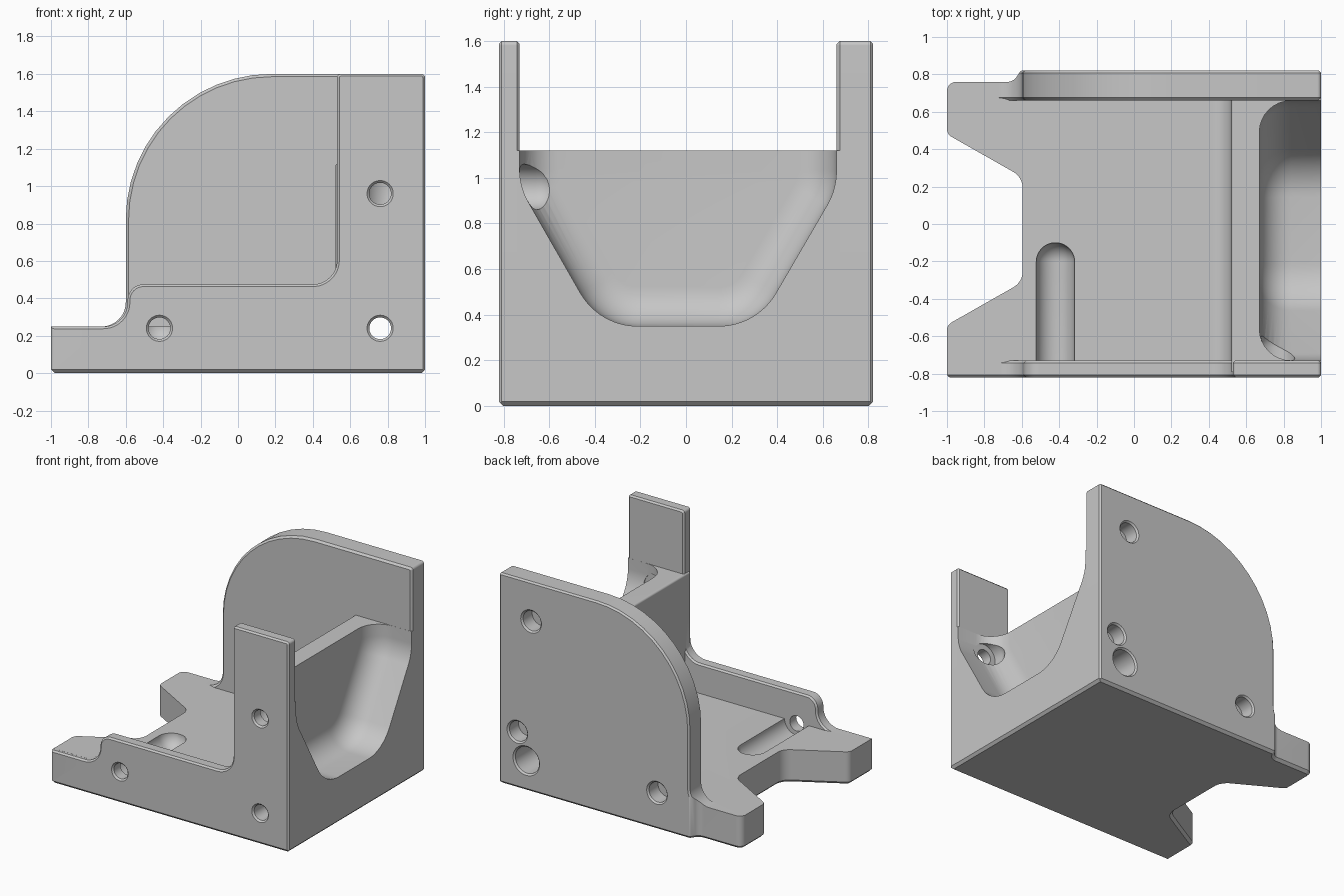
import bpy, bmesh, math
from mathutils import Vector

if "Cube" in bpy.data.objects:
    bpy.data.objects.remove(bpy.data.objects["Cube"])

metal = bpy.data.materials.new("plain grey metal")
metal.use_nodes = True
grey = (0.57, 0.57, 0.57, 1)
metal.diffuse_color = grey
metal.node_tree.nodes["Principled BSDF"].inputs["Base Color"].default_value = grey

GAP = 0.0006  # keeps faces of joined parts from being exactly coplanar


def rounded(corners, steps=12):
    """Outline from corners given as (u, v) or (u, v, fillet radius)."""
    out = []
    for i, corner in enumerate(corners):
        p = Vector(corner[:2])
        r = corner[2] if len(corner) > 2 else 0
        if r == 0:
            out.append(p)
            continue
        a = (Vector(corners[i - 1][:2]) - p).normalized()
        b = (Vector(corners[(i + 1) % len(corners)][:2]) - p).normalized()
        half = a.angle(b) / 2
        centre = p + (a + b).normalized() * (r / math.sin(half))
        start = p + a * (r / math.tan(half)) - centre
        turn = math.pi - 2 * half
        if start.x * (p - centre).y - start.y * (p - centre).x < 0:
            turn = -turn
        for k in range(steps + 1):
            t = turn * k / steps
            c, s = math.cos(t), math.sin(t)
            out.append(centre + Vector((start.x * c - start.y * s,
                                        start.x * s + start.y * c)))
    return out


def finish(name, bm):
    bmesh.ops.recalc_face_normals(bm, faces=bm.faces)
    mesh = bpy.data.meshes.new(name)
    bm.to_mesh(mesh)
    bm.free()
    mesh.materials.append(metal)
    obj = bpy.data.objects.new(name, mesh)
    bpy.context.collection.objects.link(obj)
    return obj


def prism(name, corners, axis, lo, hi, bevel_lo=0, bevel_hi=0, segments=1):
    """Extrude an outline along an axis and bevel the rims of its two ends."""
    place = {"x": lambda p, d: (d, p.x, p.y),
             "y": lambda p, d: (p.x, d, p.y),
             "z": lambda p, d: (p.x, p.y, d)}[axis]
    outline = rounded(corners)
    bm = bmesh.new()
    ends = [[bm.verts.new(place(p, d)) for p in outline] for d in (lo, hi)]
    caps = [bm.faces.new(ring) for ring in ends]
    n = len(outline)
    for i in range(n):
        j = (i + 1) % n
        bm.faces.new((ends[0][i], ends[0][j], ends[1][j], ends[1][i]))
    bmesh.ops.recalc_face_normals(bm, faces=bm.faces)
    for cap, size in zip(caps, (bevel_lo, bevel_hi)):
        if size:
            bmesh.ops.bevel(bm, geom=list(cap.edges), offset=size, segments=segments,
                            profile=0.5, affect="EDGES", clamp_overlap=True)
    return finish(name, bm)


def lathe(name, x, z, profile, sides=40):
    """Turned cutter along y from (radius, y) pairs."""
    bm = bmesh.new()
    rings = []
    for r, y in profile:
        rings.append([bm.verts.new((x + r * math.cos(2 * math.pi * k / sides), y,
                                    z + r * math.sin(2 * math.pi * k / sides)))
                      for k in range(sides)])
    for a, b in zip(rings, rings[1:]):
        for i in range(sides):
            j = (i + 1) % sides
            bm.faces.new((a[i], a[j], b[j], b[i]))
    bm.faces.new(rings[0])
    bm.faces.new(rings[-1])
    return finish(name, bm)


def combine(target, other, operation):
    mod = target.modifiers.new(operation.lower(), "BOOLEAN")
    mod.operation, mod.solver, mod.object = operation, "EXACT", other
    bpy.context.view_layer.objects.active = target
    bpy.ops.object.modifier_apply(modifier=mod.name)
    bpy.data.objects.remove(other)


# Floor and upright block, with a fillet between them
body = prism("bracket_body", [(-1.07, -0.07), (1 - GAP, -0.07), (1 - GAP, 1.12),
                              (0.52, 1.12, 0.015), (0.52, 0.25, 0.1), (-1.07, 0.25)],
             "y", -0.79, 0.775)

# Front wall: low rail with a tall post
front_wall = prism("front_wall", [(-1.05, -0.05), (1, -0.05), (1, 1.6, 0.02), (0.53, 1.6, 0.02),
                                  (0.53, 0.475, 0.13), (-0.59, 0.475, 0.085),
                                  (-0.59, 0.25 - GAP, 0.13), (-1.05, 0.25 - GAP)],
                   "y", -0.82, -0.73, 0.012, 0.012)

# Back plate with one large rounded corner
back_plate = prism("back_plate", [(-1.04, -0.04), (1, -0.04), (1, 1.6, 0.02), (-0.6, 1.6, 0.78),
                                  (-0.6, 0.25 - GAP, 0.13), (-1.04, 0.25 - GAP)],
                   "y", 0.66, 0.82, 0.015, 0.012)
for wall in (front_wall, back_plate):
    combine(body, wall, "UNION")

# Footprint trims everything to the notched plan and chamfers the underside
edge, side = 0.82 + GAP, 1 + GAP
footprint = prism("footprint", [(-1, -edge, 0.02), (side, -edge), (side, edge),
                                (-0.605, edge, 0.02), (-0.645, 0.76, 0.06),
                                (-1, 0.76, 0.05), (-1, 0.48, 0.05), (-0.595, 0.25, 0.1),
                                (-0.595, -0.31, 0.1), (-1, -0.54, 0.05)],
                  "z", 0, 1.7, bevel_lo=0.028)
combine(body, footprint, "INTERSECT")

# Tapered pocket in the right side
near, far = -0.73 + GAP, 0.66 - GAP
pocket = prism("pocket", [(near, 2), (near, 0.96, 0.3), (-0.38, 0.35, 0.29),
                          (0.31, 0.35, 0.29), (far, 0.95, 0.3), (far, 2)],
               "x", 0.67, 1.2, bevel_lo=0.17, segments=8)
combine(body, pocket, "DIFFERENCE")


# Round-ended reliefs behind two front holes
def relief(name, x, z, r, tip):
    ball = [(r * math.cos(t), tip - r + r * math.sin(t))
            for t in (math.radians(a) for a in range(0, 90, 10))]
    combine(body, lathe(name, x, z, [(r, -0.73 - GAP)] + ball), "DIFFERENCE")


relief("floor_groove", -0.42, 0.252, 0.103, -0.1)
relief("pocket_relief", 0.76, 0.96, 0.1, -0.56)


# Drilled holes with a small chamfer at the mouth
def drill(x, z, r, mouth, end):
    step = 0.012 if end > mouth else -0.012
    cutter = lathe("drill", x, z, [(r + 0.024, mouth - step), (r, mouth + step), (r, end)])
    combine(body, cutter, "DIFFERENCE")


drill(-0.42, 0.24, 0.058, -0.82, -0.6)
drill(0.76, 0.96, 0.058, -0.82, -0.65)
drill(0.76, 0.24, 0.058, -0.82, 0)
drill(0.77, 0.23, 0.1, 0.82, -0.05)
for x, z in ((0.73, 1.3), (0.845, 0.43), (-0.33, 0.28)):
    drill(x, z, 0.075, 0.82, 0.7)

bpy.ops.object.select_all(action="DESELECT")
body.select_set(True)
bpy.context.view_layer.objects.active = body
bpy.ops.object.shade_smooth_by_angle(angle=math.radians(30))
